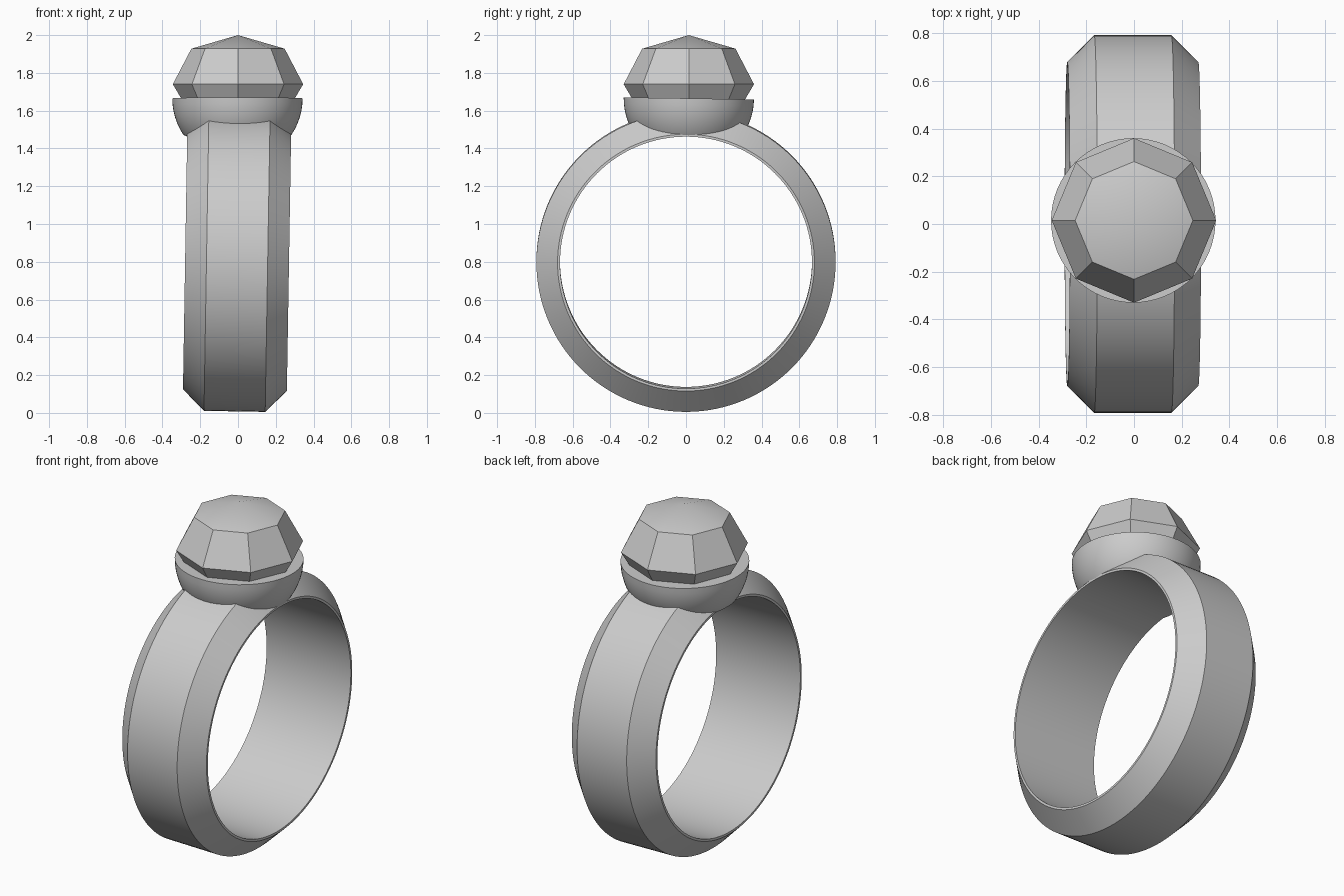
import bpy, bmesh, math
from mathutils import Matrix

cube = bpy.data.objects.get("Cube")
if cube:
    bpy.data.objects.remove(cube, do_unlink=True)

# One plain grey metal for everything
GREY = (0.6, 0.6, 0.6, 1)
metal = bpy.data.materials.new("grey_metal")
metal.use_nodes = True
metal.diffuse_color = GREY
metal.node_tree.nodes["Principled BSDF"].inputs["Base Color"].default_value = GREY


def lathe(name, profile, segments, matrix, closed=False):
    """Revolve (radius, height) points about z, then place the result."""
    bm = bmesh.new()
    rings = []
    for r, z in profile:
        if r == 0:
            rings.append([bm.verts.new((0, 0, z))] * segments)
        else:
            rings.append([bm.verts.new((r * math.cos(a), r * math.sin(a), z))
                          for a in (math.tau * i / segments for i in range(segments))])
    pairs = list(zip(rings, rings[1:]))
    if closed:
        pairs.append((rings[-1], rings[0]))
    for low, high in pairs:
        for i in range(segments):
            j = (i + 1) % segments
            corners = list(dict.fromkeys((low[i], low[j], high[j], high[i])))
            bm.faces.new(corners)
    bmesh.ops.recalc_face_normals(bm, faces=bm.faces)
    bm.transform(matrix)
    mesh = bpy.data.meshes.new(name)
    bm.to_mesh(mesh)
    bm.free()
    mesh.materials.append(metal)
    obj = bpy.data.objects.new(name, mesh)
    bpy.context.collection.objects.link(obj)
    return obj


# Band: chamfered section around the slightly leaning x axis
lean = math.radians(0.95)
band_place = (Matrix.Translation((-0.005, 0, 0.8))
              @ Matrix.Rotation(math.pi / 2 + lean, 4, 'Y'))
BORE = 0.667
band = lathe("band", [(BORE, -0.275), (0.68, -0.275), (0.792, -0.162),
                      (0.792, 0.162), (0.68, 0.275), (BORE, 0.275)],
             128, band_place, closed=True)

# Setting cup: half ball with a flat top, trimmed by the finger hole
R = 0.345
bowl = [(R * math.sin(t), -R * math.cos(t))
        for t in (math.pi / 2 * i / 16 for i in range(17))]
bowl[0] = (0, -R)
cup = lathe("setting_cup", bowl + [(0, 0)], 64,
            Matrix.Translation((-0.003, 0.015, 1.665))
            @ Matrix.Rotation(math.radians(-0.9), 4, 'X'))
bore = lathe("bore_cutter", [(0, -0.6), (BORE, -0.6), (BORE, 0.6), (0, 0.6)],
             128, band_place)
bore.hide_render = True
bore.hide_viewport = True
bore.display_type = 'WIRE'
trim = cup.modifiers.new("trim", 'BOOLEAN')
trim.operation = 'DIFFERENCE'
trim.object = bore
trim.solver = 'EXACT'

# Bake the trim so the helper can go
bpy.context.view_layer.update()
graph = bpy.context.evaluated_depsgraph_get()
trimmed = bpy.data.meshes.new_from_object(cup.evaluated_get(graph))
cup.modifiers.clear()
cup.data = trimmed
bpy.data.objects.remove(bore, do_unlink=True)

# Stone: eight-sided faceted gem
gem = lathe("faceted_stone", [(0, 1.5), (0.21, 1.51), (R, 1.74), (0.247, 1.928), (0, 2)],
            8, Matrix.Translation((0, 0.015, 0)))

# Smooth the curves, keep the hard edges
bpy.ops.object.select_all(action='DESELECT')
for obj in (band, cup, gem):
    obj.select_set(True)
bpy.context.view_layer.objects.active = band
bpy.ops.object.shade_smooth_by_angle(angle=math.radians(25))
